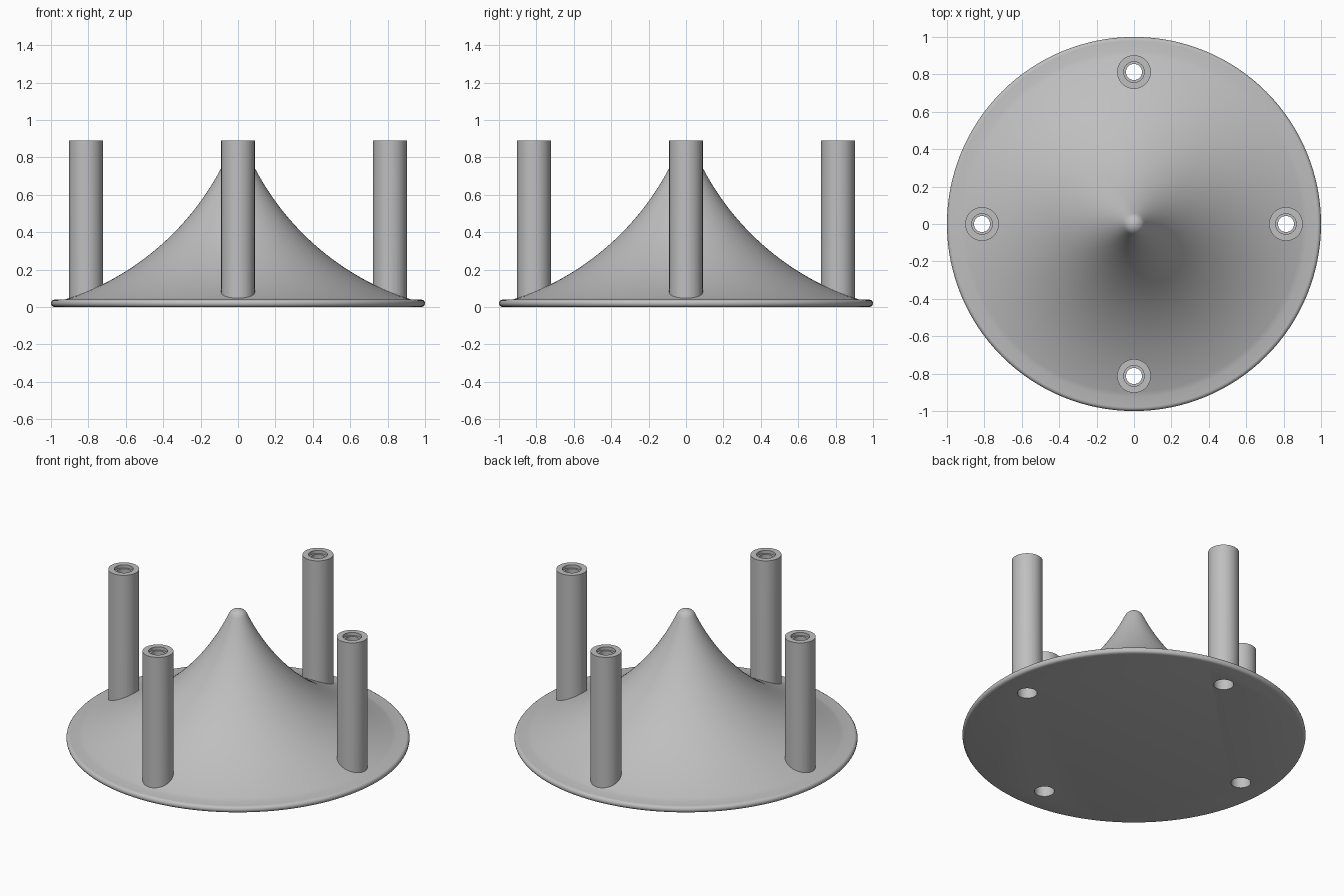
import bpy, math

if "Cube" in bpy.data.objects:
    bpy.data.objects.remove(bpy.data.objects["Cube"])

grey = bpy.data.materials.new("light grey")
grey.diffuse_color = (0.52, 0.52, 0.52, 1)
grey.use_nodes = True
grey.node_tree.nodes["Principled BSDF"].inputs["Base Color"].default_value = grey.diffuse_color


def lathe(name, profile, segs, x=0, y=0):
    """Spin an (r, z) profile, listed bottom to top, into a closed solid."""
    verts, rings, faces = [], [], []
    for r, z in profile:
        if r < 1e-6:
            rings.append([len(verts)] * segs)
            verts.append((x, y, z))
        else:
            rings.append(list(range(len(verts), len(verts) + segs)))
            for i in range(segs):
                a = 2 * math.pi * i / segs
                verts.append((x + r * math.cos(a), y + r * math.sin(a), z))
    for lo, hi in zip(rings, rings[1:]):
        for i in range(segs):
            j = (i + 1) % segs
            f = list(dict.fromkeys((lo[i], lo[j], hi[j], hi[i])))
            faces.append(f)
    if profile[0][0] > 0:
        faces.append(rings[0][::-1])
    if profile[-1][0] > 0:
        faces.append(rings[-1])
    me = bpy.data.meshes.new(name)
    me.from_pydata(verts, [], faces)
    me.materials.append(grey)
    ob = bpy.data.objects.new(name, me)
    bpy.context.collection.objects.link(ob)
    return ob


def combine(target, other, operation):
    bpy.context.view_layer.objects.active = target
    m = target.modifiers.new("cut", 'BOOLEAN')
    m.operation, m.object, m.solver = operation, other, 'EXACT'
    bpy.ops.object.modifier_apply(modifier=m.name)
    bpy.data.objects.remove(other)


# Rounded rim
profile = [(0.98, 0.0), (0.99, 0.003)]
for i in range(7):
    a = math.radians(-45 + 135 * i / 6)
    profile.append((0.98 + 0.02 * math.cos(a), 0.02 + 0.02 * math.sin(a)))

# Concave flank: circular arc blended into a small round tip
cx, cz, R, tip = 1.36, 1.405, 1.4322, 0.06
tz = cz - math.sqrt((R + tip) ** 2 - cx ** 2)
a0 = math.acos((cx - 0.926) / R)
a1 = math.acos(cx / (R + tip))
for i in range(41):
    a = a0 + (a1 - a0) * i / 40
    profile.append((cx - R * math.cos(a), cz - R * math.sin(a)))
for i in range(1, 9):
    a = a1 * 0
    start = -math.asin((tz - cz) / (R + tip))
    a = start + (math.pi / 2 - start) * i / 8
    profile.append((tip * math.cos(a) if i < 8 else 0, tz + tip * math.sin(a)))
body = lathe("cone_base_with_posts", profile, 128)

# Four hollow posts with stepped holes running right through the base
spots = [(0.8125 * math.cos(k * math.pi / 2), 0.8125 * math.sin(k * math.pi / 2))
         for k in range(4)]
for x, y in spots:
    combine(body, lathe("post", [(0.09, 0.02), (0.09, 0.89)], 48, x, y), 'UNION')
for x, y in spots:
    hole = [(0.058, -0.1), (0.058, 0.6), (0.043, 0.6), (0.043, 0.87),
            (0.055, 0.87), (0.055, 1.0)]
    combine(body, lathe("hole", hole, 48, x, y), 'DIFFERENCE')

# Smooth shading with sharp rims
bpy.ops.object.select_all(action='DESELECT')
body.select_set(True)
bpy.context.view_layer.objects.active = body
bpy.ops.object.shade_smooth_by_angle(angle=math.radians(30))
